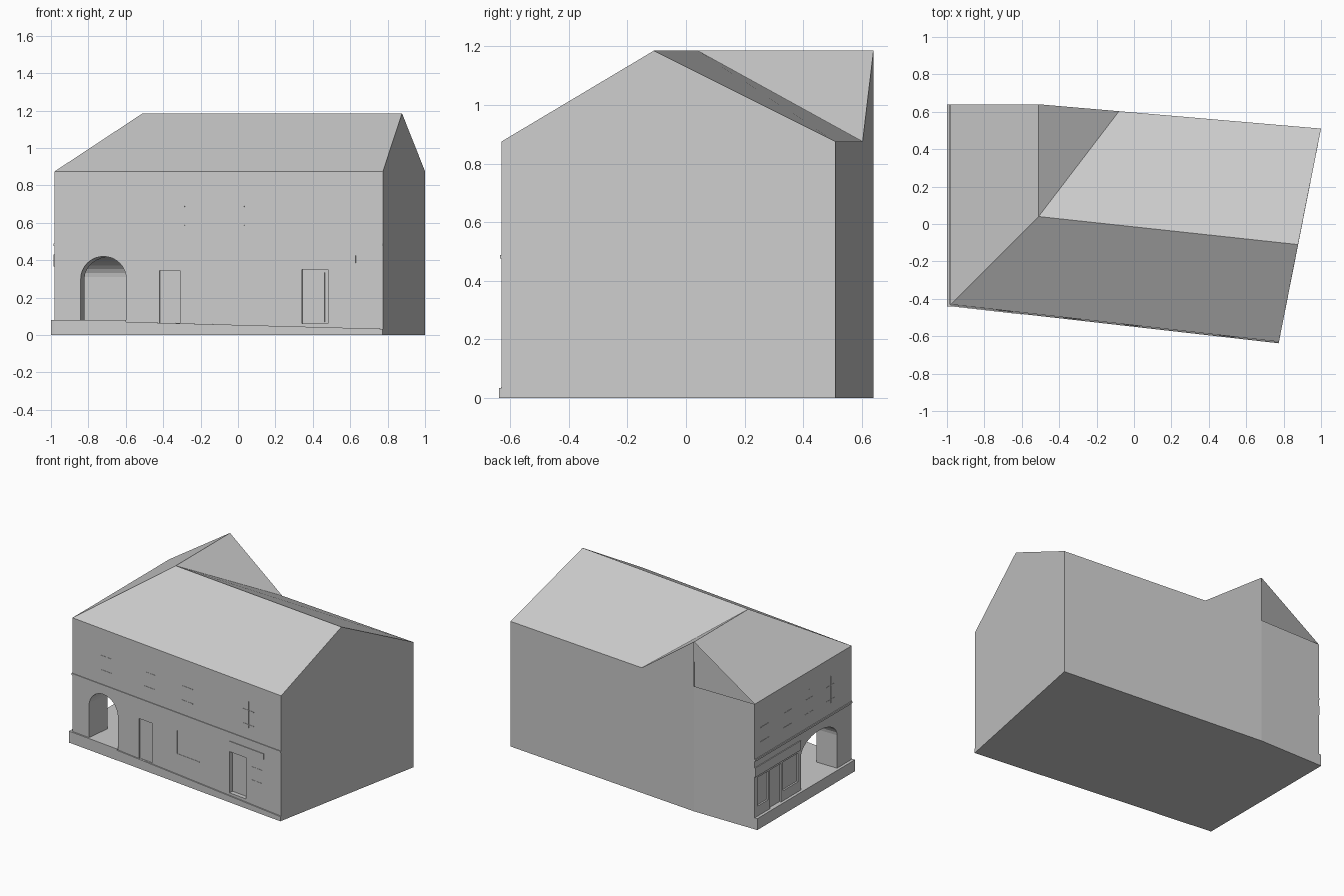
import bpy, bmesh, math
from mathutils import Matrix, Vector

if "Cube" in bpy.data.objects:
    bpy.data.objects.remove(bpy.data.objects["Cube"])

stone = bpy.data.materials.new("plain_grey")
stone.diffuse_color = (0.6, 0.6, 0.6, 1)
stone.use_nodes = True
stone.node_tree.nodes["Principled BSDF"].inputs["Base Color"].default_value = stone.diffuse_color

EAVE, RIDGE = 0.875, 1.185


def make(name, verts, faces):
    bm = bmesh.new()
    vs = [bm.verts.new(v) for v in verts]
    for f in faces:
        bm.faces.new([vs[i] for i in f])
    bmesh.ops.recalc_face_normals(bm, faces=bm.faces)
    me = bpy.data.meshes.new(name)
    bm.to_mesh(me)
    bm.free()
    me.materials.append(stone)
    ob = bpy.data.objects.new(name, me)
    bpy.context.collection.objects.link(ob)
    return ob


def frame(origin, along, inward):
    """Wall frame: u along the wall, d into the wall, z up."""
    m = Matrix((along, inward, (0, 0, 1))).transposed().to_4x4()
    m.translation = Vector(origin)
    return m


a = math.atan2(-0.2, 1.755)
FRONT = frame((-0.98, -0.43, 0), (math.cos(a), math.sin(a), 0), (-math.sin(a), math.cos(a), 0))
LEFT = frame((-0.98, 0.64, 0), (0, -1, 0), (1, 0, 0))


def prism(name, wall, profile, d0, d1):
    """Extrude a (u, z) profile from depth d0 to d1 of a wall."""
    n = len(profile)
    verts = [wall @ Vector((u, d, z)) for d in (d0, d1) for u, z in profile]
    faces = [list(range(n)), list(range(2 * n - 1, n - 1, -1))]
    faces += [[i, (i + 1) % n, n + (i + 1) % n, n + i] for i in range(n)]
    return make(name, verts, faces)


def rect(u0, u1, z0, z1):
    return [(u0, z0), (u1, z0), (u1, z1), (u0, z1)]


def arch(u0, u1, z0, spring, top, steps=16):
    c, r = (u0 + u1) / 2, (u1 - u0) / 2
    return [(u0, z0), (u1, z0)] + [
        (c + r * math.cos(math.pi * i / steps), spring + (top - spring) * math.sin(math.pi * i / steps))
        for i in range(steps + 1)]


# Walls and roof: skewed plan, main ridge and a rear wing
plan = [(-0.98, -0.43), (0.775, -0.63), (1.0, 0.51), (-0.08, 0.603), (-0.51, 0.64), (-0.98, 0.64)]
verts = [(x, y, 0) for x, y in plan] + [(x, y, EAVE) for x, y in plan]
verts += [(-0.51, 0.04, RIDGE), (0.877, -0.11, RIDGE), (-0.51, 0.64, RIDGE)]
hip, ridge_end, wing_end = 12, 13, 14
faces = [[5, 4, 3, 2, 1, 0],                      # base
         [0, 1, 7, 6], [1, 2, 8, ridge_end, 7],   # front and right walls
         [2, 3, 9, 8], [3, 4, 10, wing_end, 9],   # back wall
         [4, 5, 11, 10], [5, 0, 6, 11],           # wing back and left wall
         [6, 7, ridge_end, hip], [8, 9, hip, ridge_end],
         [9, wing_end, hip], [11, 6, hip, wing_end],
         [10, 11, wing_end]]                      # wing gable, opened below
house = make("house", verts, faces)

# Openings: corner porch, front doors, shop front panels
cutters = [
    prism("front_arch_cutter", FRONT, arch(0.14, 0.385, 0.08, 0.30, 0.42), -0.1, 0.4),
    prism("side_arch_cutter", LEFT, arch(0.51, 0.91, 0.08, 0.31, 0.42), -0.1, 0.39),
    prism("main_door_cutter", FRONT, rect(1.33, 1.47, 0.05, 0.35), -0.1, 0.03),
    prism("small_door_cutter", FRONT, rect(0.565, 0.675, 0.065, 0.345), -0.1, 0.008),
]
for u0, u1, z0 in ((0.03, 0.15, 0.15), (0.17, 0.29, 0.08), (0.31, 0.48, 0.15)):
    cutters.append(prism("shop_panel_cutter", LEFT, rect(u0, u1, z0, 0.35), -0.1, 0.012))
bpy.context.view_layer.objects.active = house
for c in cutters:
    mod = house.modifiers.new("opening", 'BOOLEAN')
    mod.operation, mod.solver, mod.object = 'DIFFERENCE', 'EXACT', c
    bpy.ops.object.modifier_apply(modifier=mod.name)
    bpy.data.objects.remove(c)

# Open rear gable
bm = bmesh.new()
bm.from_mesh(house.data)
gable = [f for f in bm.faces
         if all(v.co.y > 0.63 and v.co.z > EAVE - 0.01 for v in f.verts)]
bmesh.ops.delete(bm, geom=gable, context='FACES')
bm.to_mesh(house.data)
bm.free()

# Plinth, sloping down along the street
prism("side_plinth", LEFT, rect(0, 1.08, 0, 0.08), -0.02, 0)
prism("corner_plinth", FRONT, rect(-0.02, 0.385, 0, 0.08), -0.01, 0)
prism("front_plinth", FRONT, [(0.385, 0), (1.766, 0), (1.766, 0.033), (0.385, 0.07)], -0.008, 0)

# String course and shop sign
prism("front_string_course", FRONT, rect(0, 1.766, 0.475, 0.488), -0.005, 0)
prism("side_string_course", LEFT, rect(0, 1.07, 0.475, 0.488), -0.006, 0)
prism("shop_sign", LEFT, rect(0, 0.5, 0.365, 0.43), -0.006, 0)
prism("door_sign", FRONT, rect(1.33, 1.62, 0.385, 0.425), -0.005, 0)
prism("door_panel", FRONT, rect(1.35, 1.45, 0.07, 0.335), 0.024, 0.03)
prism("door_step", FRONT, rect(1.33, 1.47, 0.05, 0.062), 0.0, 0.03)


def window(wall, u, z0, z1, half=0.045, mullion=True):
    """Thin cross bars of a window."""
    if mullion:
        prism("window_mullion", wall, rect(u - 0.003, u + 0.003, z0, z1), -0.002, 0)
    for t in (0.12, 0.66):
        z = z0 + t * (z1 - z0)
        prism("window_transom", wall, rect(u - half, u + half, z - 0.002, z + 0.002), -0.002, 0)


for u in (0.29, 0.655, 0.975, 1.49):
    window(FRONT, u, 0.565, 0.75)
window(FRONT, 1.56, 0.19, 0.36)
for u, m in ((0.11, False), (0.36, False), (0.60, True), (0.84, True)):
    window(LEFT, u, 0.565, 0.75, mullion=m)

# Ground floor window edge
prism("window_jamb", FRONT, rect(0.882, 0.888, 0.2, 0.36), -0.002, 0)
prism("window_sill", FRONT, rect(0.882, 1.075, 0.195, 0.2), -0.002, 0)
